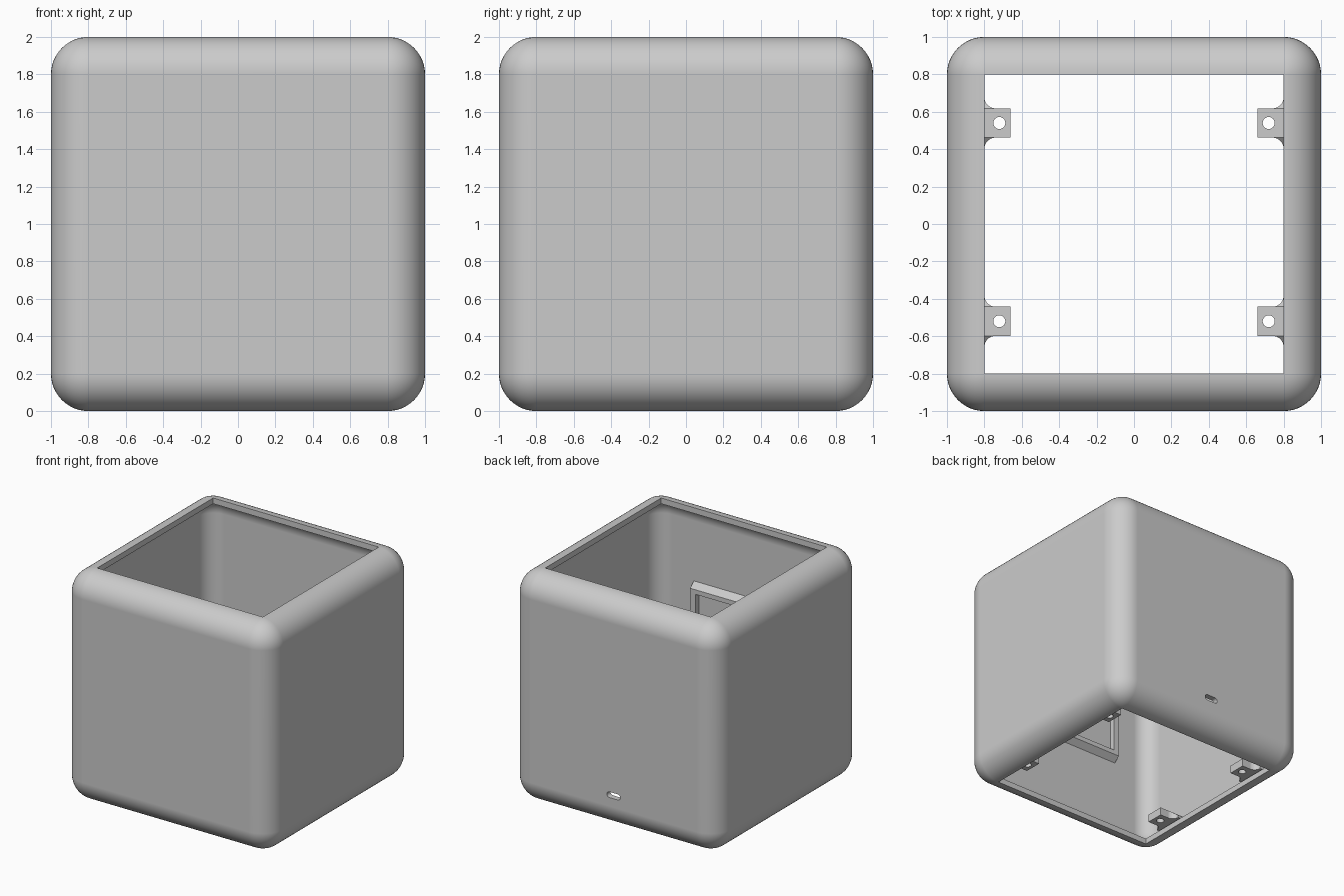
import bpy, bmesh, math

cube = bpy.data.objects.get("Cube")
if cube:
    bpy.data.objects.remove(cube, do_unlink=True)

grey = bpy.data.materials.new("light_grey")
grey.use_nodes = True
colour = (0.6, 0.6, 0.6, 1)
grey.diffuse_color = colour
grey.node_tree.nodes["Principled BSDF"].inputs["Base Color"].default_value = colour

CORE = 0.8    # half width of the openings and of the corner centres
ROUND = 0.2   # outer edge radius
WALL = 0.05   # shell thickness
STEPS = 12


def make(name, bm):
    bmesh.ops.recalc_face_normals(bm, faces=bm.faces)
    mesh = bpy.data.meshes.new(name)
    bm.to_mesh(mesh)
    bm.free()
    obj = bpy.data.objects.new(name, mesh)
    bpy.context.collection.objects.link(obj)
    mesh.materials.append(grey)
    return obj


def activate(obj):
    bpy.ops.object.select_all(action='DESELECT')
    obj.select_set(True)
    bpy.context.view_layer.objects.active = obj


def cut(obj, cutter):
    mod = obj.modifiers.new("cut", 'BOOLEAN')
    mod.operation, mod.solver, mod.object = 'DIFFERENCE', 'EXACT', cutter
    activate(obj)
    bpy.ops.object.modifier_apply(modifier=mod.name)
    bpy.data.objects.remove(cutter, do_unlink=True)


def prism(bm, outline, low, high, place):
    """Extrude a 2D outline from low to high; place maps (u, v, w) to a point."""
    rings = [[bm.verts.new(place(u, v, w)) for u, v in outline] for w in (low, high)]
    bm.faces.new(rings[0])
    bm.faces.new(rings[1])
    n = len(outline)
    for i in range(n):
        j = (i + 1) % n
        bm.faces.new((rings[0][i], rings[0][j], rings[1][j], rings[1][i]))


def circle(cx, cy, r, start=0, end=360, n=24):
    angles = [math.radians(start + (end - start) * i / n) for i in range(n + (end - start < 360))]
    return [(cx + r * math.cos(a), cy + r * math.sin(a)) for a in angles]


# Shell: a closed wall profile swept around four rounded corners
def half_profile(r):
    arc = [math.pi / 2 * i / STEPS for i in range(STEPS + 1)]
    lower = [(r * math.sin(a), ROUND - r * math.cos(a)) for a in arc]
    return lower + [(rho, 2 - z) for rho, z in reversed(lower)]


profile = half_profile(ROUND) + half_profile(ROUND - WALL)[::-1]
directions = []
for k, (sx, sy) in enumerate([(1, 1), (-1, 1), (-1, -1), (1, -1)]):
    for i in range(STEPS + 1):
        a = math.pi / 2 * (k + i / STEPS)
        directions.append((sx * CORE, sy * CORE, math.cos(a), math.sin(a)))
bm = bmesh.new()
loops = [[bm.verts.new((cx + rho * c, cy + rho * s, z)) for rho, z in profile]
         for cx, cy, c, s in directions]
for i, loop in enumerate(loops):
    following = loops[(i + 1) % len(loops)]
    for j in range(len(profile)):
        k = (j + 1) % len(profile)
        bm.faces.new((loop[j], loop[k], following[k], following[j]))
bmesh.ops.remove_doubles(bm, verts=bm.verts, dist=1e-5)
bmesh.ops.dissolve_degenerate(bm, edges=bm.edges, dist=1e-5)
shell = make("shell", bm)

# Cable slot through the back wall
bm = bmesh.new()
slot = circle(0.04, 0.3, 0.025, -90, 90, 8) + circle(-0.04, 0.3, 0.025, 90, 270, 8)
prism(bm, slot, 0.85, 1.1, lambda u, v, w: (u, w, v))
cut(shell, make("slot_cutter", bm))
activate(shell)
bpy.ops.object.shade_smooth_by_angle(angle=math.radians(30))
shell.modifiers.new("even_shading", 'WEIGHTED_NORMAL').keep_sharp = True

# Screen frame on the inside of the front wall, sloped above and below
bm = bmesh.new()


def rectangle(x, z, y):
    return [bm.verts.new((sx * x, y, 1.02 + sz * z))
            for sx, sz in [(1, 1), (-1, 1), (-1, -1), (1, -1)]]


back, front_y = -0.955, -0.9
rings = [rectangle(0.59, 0.26, back), rectangle(0.59, 0.21, front_y),
         rectangle(0.54, 0.17, front_y), rectangle(0.54, 0.17, back)]
for i, ring in enumerate(rings):
    following = rings[(i + 1) % len(rings)]
    for j in range(4):
        k = (j + 1) % 4
        bm.faces.new((ring[j], ring[k], following[k], following[j]))
make("screen_frame", bm)

# Screw tabs with a hole and flared, sloping roots
LOW, HIGH, HALF = 0.07, 0.14, 0.078
for side, side_name in [(1, "left"), (-1, "right")]:
    for y, end_name in [(-0.52, "front"), (0.54, "back")]:
        bm = bmesh.new()
        plate = [(0.66, y - HALF), (0.9, y - HALF), (0.9, y + HALF), (0.66, y + HALF)]
        prism(bm, plate, LOW, HIGH, lambda u, v, w: (side * u, v, w))
        tab = make(f"{side_name}_{end_name}_screw_tab", bm)
        bm = bmesh.new()
        prism(bm, circle(0.72, y, 0.032), 0, 0.3, lambda u, v, w: (side * u, v, w))
        cut(tab, make("hole_cutter", bm))

        bm = bmesh.new()
        for way in (1, -1):
            flare = circle(0.74, 0.06, 0.06, -90, 0, 8) + [(0.9, 0.06), (0.9, 0)]
            prism(bm, flare, LOW, HIGH, lambda u, v, w: (
                side * u, y + way * (HALF + v), w - (v * 0.8 if w == HIGH else 0)))
        make(f"{side_name}_{end_name}_tab_flare", bm)
